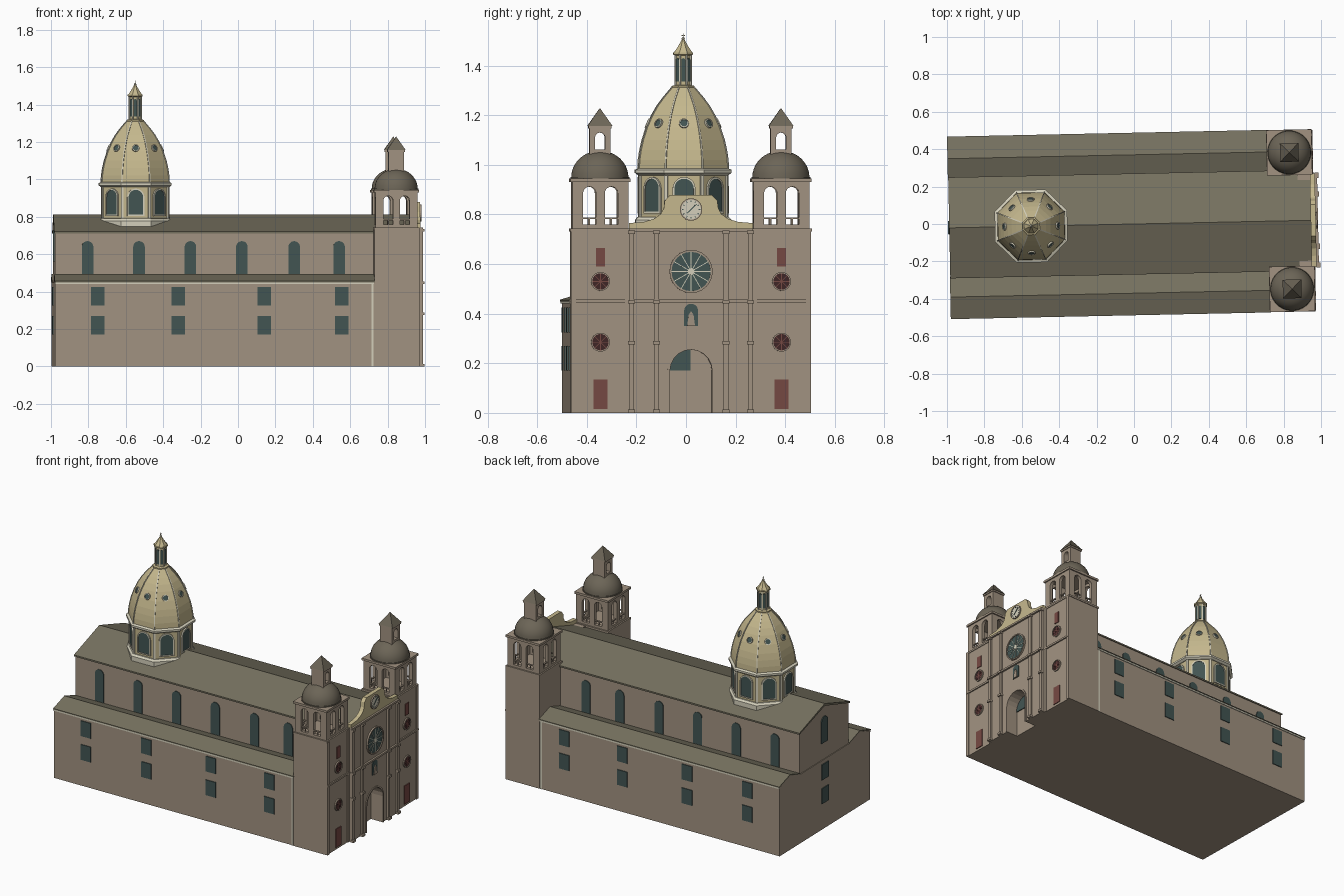
import bpy, bmesh
from math import pi, cos, sin
from mathutils import Matrix, Vector
from mathutils.geometry import tessellate_polygon

if "Cube" in bpy.data.objects:
    bpy.data.objects.remove(bpy.data.objects["Cube"])

TURN = Matrix.Rotation(0.021, 4, 'Z')   # the whole building sits slightly askew
I = Matrix.Identity(4)


def material(name, r, g, b):
    m = bpy.data.materials.new(name)
    m.use_nodes = True
    m.diffuse_color = (r, g, b, 1)
    m.node_tree.nodes["Principled BSDF"].inputs["Base Color"].default_value = (r, g, b, 1)
    return m


STONE = material("warm stone", .36, .29, .22)
ROOF = material("olive brown roof", .18, .165, .115)
CAP = material("dark brown tile", .15, .13, .095)
CREAM = material("cream plaster", .56, .48, .27)
TRIM = material("pale trim", .66, .63, .5)
GLASS = material("teal glass", .055, .09, .085)
RED = material("red wood", .18, .065, .055)
DARK = material("dark maroon", .05, .02, .02)


def finish(name, bm, mat, m, smooth=False):
    bmesh.ops.recalc_face_normals(bm, faces=bm.faces)
    me = bpy.data.meshes.new(name)
    bm.to_mesh(me)
    bm.free()
    me.transform(TURN @ m)
    me.materials.append(mat)
    if smooth:
        for p in me.polygons:
            p.use_smooth = True
        me.set_sharp_from_angle(angle=.6)
    ob = bpy.data.objects.new(name, me)
    bpy.context.scene.collection.objects.link(ob)
    return ob


def prism(name, mat, loops, axis, start, depth, m=I):
    """Extrude an outline (first loop) with holes (other loops) along an axis."""
    place = {'x': lambda u, v, d: (d, u, v), 'y': lambda u, v, d: (u, d, v),
             'z': lambda u, v, d: (u, v, d)}[axis]
    bm = bmesh.new()
    ends = [[[bm.verts.new(place(u, v, d)) for u, v in lp] for lp in loops]
            for d in (start, start + depth)]
    tris = tessellate_polygon([[Vector((u, v, 0)) for u, v in lp] for lp in loops])
    for end in ends:
        flat = [v for lp in end for v in lp]
        for t in tris:
            bm.faces.new([flat[i] for i in t])
    for a, b in zip(*ends):
        for i in range(len(a)):
            bm.faces.new((a[i - 1], a[i], b[i], b[i - 1]))
    return finish(name, bm, mat, m)


def lathe(name, mat, profile, n, m=I, smooth=False):
    """Revolve (distance to flat side, height) pairs into an n-sided solid."""
    bm = bmesh.new()
    k = 1 / cos(pi / n)
    rings = [[bm.verts.new((r * k * cos((i + .5) * 2 * pi / n), r * k * sin((i + .5) * 2 * pi / n), z))
              for i in range(n)] for r, z in profile]
    for a, b in zip(rings, rings[1:]):
        for i in range(n):
            bm.faces.new((a[i - 1], a[i], b[i], b[i - 1]))
    bm.faces.new(rings[0])
    bm.faces.new(rings[-1])
    return finish(name, bm, mat, m, smooth)


def rect(u0, u1, v0, v1):
    return [(u0, v0), (u1, v0), (u1, v1), (u0, v1)]


def arch(w, z0, z1, c=0, n=10):
    return [(c - w, z0), (c + w, z0)] + [(c + w * cos(pi * i / n), z1 - w + w * sin(pi * i / n))
                                         for i in range(n + 1)]


def circle(c, z, r, n=24):
    return [(c + r * cos(2 * pi * i / n), z + r * sin(2 * pi * i / n)) for i in range(n)]


def move(x, y, z=0):
    return Matrix.Translation((x, y, z))


def turn(k, n):
    return Matrix.Rotation(2 * pi * k / n, 4, 'Z')


# Nave with gabled roof
prism("nave", STONE, [[(-.262, 0), (.262, 0), (.262, .715), (0, .8), (-.262, .715)]], 'x', -.983, 1.873)
prism("nave_roof", ROOF, [[(-.27, .712), (0, .797), (.27, .712), (.27, .722), (0, .812), (-.27, .722)]],
      'x', -.988, 1.94)
prism("back_arched_window", GLASS, [arch(.035, .56, .73)], 'x', -.989, .006)
for z in (.17, .325):
    prism("back_window", GLASS, [rect(-.036, .036, z, z + .1)], 'x', -.994, .006)
prism("back_wall", STONE, [rect(-.47, .47, 0, .45)], 'x', -.988, .02)

# Aisles, roofs and side windows
for s in (-1, 1):
    prism("aisle", STONE, [[(s * .25, 0), (s * .48, 0), (s * .48, .448), (s * .37, .485), (s * .25, .448)]],
          'x', -.988, 1.71)
    prism("aisle_roof", ROOF, [[(s * .26, .45), (s * .37, .485), (s * .488, .45), (s * .488, .456),
                                (s * .37, .493), (s * .26, .456)]], 'x', -.99, 1.712)
    prism("eave_trim", TRIM, [rect(-.988, .718, .44, .45)], 'y', s * .48, s * .005)
    prism("corner_trim", TRIM, [rect(.703, .715, 0, .44)], 'y', s * .48, s * .003)
    for x in (-.76, -.33, .13, .545):
        for z in (.17, .325):
            prism("aisle_window", GLASS, [rect(x - .036, x + .036, z, z + .1)], 'y', s * .48, s * .005)
    for x in (-.81, -.535, -.26, .015, .295, .535):
        prism("clerestory_window", GLASS, [arch(.031, .46, .67, x)], 'y', s * .262, s * .005)

# Facade slab with the portal cut into it
door = arch(.085, 0, .255)
prism("facade", STONE, [[(-.25, 0), door[0]] + door[:1:-1] + [door[1], (.25, 0), (.25, .74), (-.25, .74)]],
      'x', .88, .092)
prism("portal_frame", STONE, [[(-.095, 0), door[0]] + door[:1:-1] + [door[1]] + arch(.095, 0, .265)[1:]],
      'x', .972, .005)
prism("portal_fanlight", GLASS, [[(-.085, .17), (0, .17)] + [p for p in door[2:] if p[0] < .01]],
      'x', .89, .006)
prism("niche", GLASS, [arch(.028, .35, .44)], 'x', .972, .004)
prism("niche_statue", STONE, [[(-.016, .35), (.016, .35), (.01, .395), (0, .41), (-.01, .395)]], 'x', .974, .008)
prism("rose_window", GLASS, [circle(0, .57, .08)], 'x', .972, .004)
prism("rose_frame", STONE, [circle(0, .57, .087), circle(0, .57, .079)], 'x', .972, .01)
prism("rose_hub", TRIM, [circle(0, .57, .014, 12)], 'x', .972, .007)
for k in range(12):
    prism("rose_spoke", TRIM, [rect(-.0015, .0015, .01, .08)], 'x', .972, .006,
          move(0, 0, .57) @ Matrix.Rotation(k * pi / 6, 4, 'X'))
for y in (-.24, -.14, .14, .24):
    prism("facade_pilaster", STONE, [rect(y - .01, y + .01, 0, .735)], 'x', .97, .013)
    for z in (0, .275, .44, .722):
        prism("pilaster_band", STONE, [rect(y - .014, y + .014, z, z + .014)], 'x', .97, .022)
for z in (.445, .732):
    prism("facade_cornice", STONE, [rect(-.25, .25, z, z + .012)], 'x', .95, .034)

# Curved gable with the clock
half = [(.25, .742), (.25, .765), (.19, .77), (.15, .782), (.122, .802), (.11, .825), (.106, .855), (.085, .878)]
prism("gable", CREAM, [half + [(-y, z) for y, z in reversed(half)]], 'x', .945, .027)
prism("clock_rim", STONE, [circle(0, .82, .045), circle(0, .82, .04)], 'x', .972, .008)
prism("clock_face", TRIM, [circle(0, .82, .041)], 'x', .972, .005)
for k in range(12):
    prism("clock_mark", GLASS, [rect(-.0015, .0015, .03, .037)], 'x', .972, .007,
          move(0, 0, .82) @ Matrix.Rotation(k * pi / 6, 4, 'X'))
for a, r in ((-.8, .032), (2.3, .022)):
    prism("clock_hand", GLASS, [rect(-.002, .002, 0, r)], 'x', .972, .008,
          move(0, 0, .82) @ Matrix.Rotation(a, 4, 'X'))

# Bell towers
for s in (-1, 1):
    y = s * .365
    at = move(.838, y)
    sq = lambda h: [rect(-h, h, -h, h)]
    prism("tower", STONE, sq(.118), 'z', 0, .74, at)
    prism("tower_cornice", STONE, sq(.122), 'z', .732, .012, at)
    prism("belfry_cornice", STONE, sq(.121), 'z', .93, .014, at)
    for k in range(4):
        m = at @ turn(k, 4)
        prism("belfry_wall", STONE, [rect(-.113, .113, .742, .932)] +
              [arch(.026, .76, .912, c) for c in (-.044, .044)], 'x', .091, .022, m)
        prism("belfry_rail", STONE, [rect(-.08, .08, .781, .787)], 'x', .098, .01, m)
        for c in (-.044, .044):
            prism("belfry_baluster", STONE, [rect(c - .003, c + .003, .757, .783)], 'x', .1, .006, m)
    dome = [(.119, .944), (.119, .95)] + [(.115 * cos(t * pi / 20), .95 + .107 * sin(t * pi / 20))
                                          for t in range(10)]
    lathe("tower_dome", CAP, dome, 32, at, True)
    prism("tower_lantern", STONE, [rect(-.042, .042, 1.03, 1.15), arch(.02, 1.062, 1.13)],
          'x', -.042, .084, at)
    prism("lantern_cornice", STONE, sq(.047), 'z', 1.147, .01, at)
    lathe("lantern_roof", CAP, [(.05, 1.157), (.001, 1.228)], 4, at)
    # Tower front details
    prism("tower_band", STONE, [rect(y - .118, y + .118, .445, .457)], 'x', .95, .014)
    for c in (-.108, .108):
        prism("tower_pilaster", STONE, [rect(y + c - .01, y + c + .01, 0, .735)], 'x', .95, .012)
    prism("tower_door", RED, [rect(y - .028, y + .028, .015, .135)], 'x', .956, .005)
    prism("tower_slot", RED, [rect(y - .018, y + .018, .59, .665)], 'x', .956, .005)
    for z in (.285, .53):
        prism("round_window", DARK, [circle(y, z, .034)], 'x', .956, .004)
        prism("round_window_ring", STONE, [circle(y, z, .038), circle(y, z, .033)], 'x', .956, .008)
        for k in range(4):
            prism("round_window_bar", RED, [rect(-.0015, .0015, -.033, .033)], 'x', .956, .005,
                  move(0, y, z) @ Matrix.Rotation(k * pi / 4, 4, 'X'))

# Great dome on its octagonal drum
at = move(-.55, 0)
lathe("drum", CREAM, [(.175, .7), (.175, .97)], 8, at)
lathe("drum_base", TRIM, [(.193, .7), (.193, .778), (.183, .79)], 8, at)
lathe("drum_cornice", TRIM, [(.18, .958), (.194, .968), (.194, .98), (.18, .986)], 8, at)
shell = [(.18, .98), (.178, 1.02), (.172, 1.06), (.163, 1.1), (.147, 1.15), (.125, 1.2),
         (.104, 1.237), (.08, 1.27), (.045, 1.312)]
lathe("dome", CREAM, shell, 8, at)
corner = 1 / cos(pi / 8)
for k in range(8):
    m = at @ turn(k, 8)
    edge = at @ turn(k + .5, 8)
    prism("dome_rib", TRIM, [[(r * corner + .003, z) for r, z in shell] +
                             [(r * corner - .01, z) for r, z in reversed(shell)]], 'y', -.003, .006, edge)
    prism("drum_corner", TRIM, [rect(.18, .193, .78, .97)], 'y', -.007, .014, edge)
    prism("drum_window", GLASS, [arch(.04, .81, .945)], 'x', .175, .004, m)
    prism("drum_window_frame", TRIM, [arch(.046, .804, .951), arch(.039, .811, .944)], 'x', .175, .008, m)
    tilt = m @ move(.14, 0, 1.166) @ Matrix.Rotation(-.41, 4, 'Y')
    prism("oculus", GLASS, [circle(0, 0, .016, 12)], 'x', -.004, .009, tilt)
    prism("oculus_rim", TRIM, [circle(0, 0, .02, 12), circle(0, 0, .0155, 12)], 'x', -.004, .012, tilt)
    # Lantern sides
    prism("lantern_window", GLASS, [arch(.008, 1.335, 1.43, n=6)], 'x', .03, .003, m)
    prism("lantern_column", TRIM, [rect(.03, .037, 1.32, 1.445)], 'y', -.003, .006, edge)
lathe("lantern", CREAM, [(.046, 1.305), (.046, 1.318), (.03, 1.322), (.03, 1.44), (.04, 1.445), (.04, 1.453)], 8, at)
lathe("lantern_spire", CREAM, [(.037, 1.453), (.022, 1.475), (.004, 1.507)], 8, at)
lathe("finial", TRIM, [(.003, 1.5), (.007, 1.508), (.003, 1.515)], 8, at)
prism("cross_post", TRIM, [rect(-.0015, .0015, 1.51, 1.53)], 'x', -.0015, .003, at)
prism("cross_arm", TRIM, [rect(-.007, .007, 1.52, 1.523)], 'x', -.0015, .003, at)
